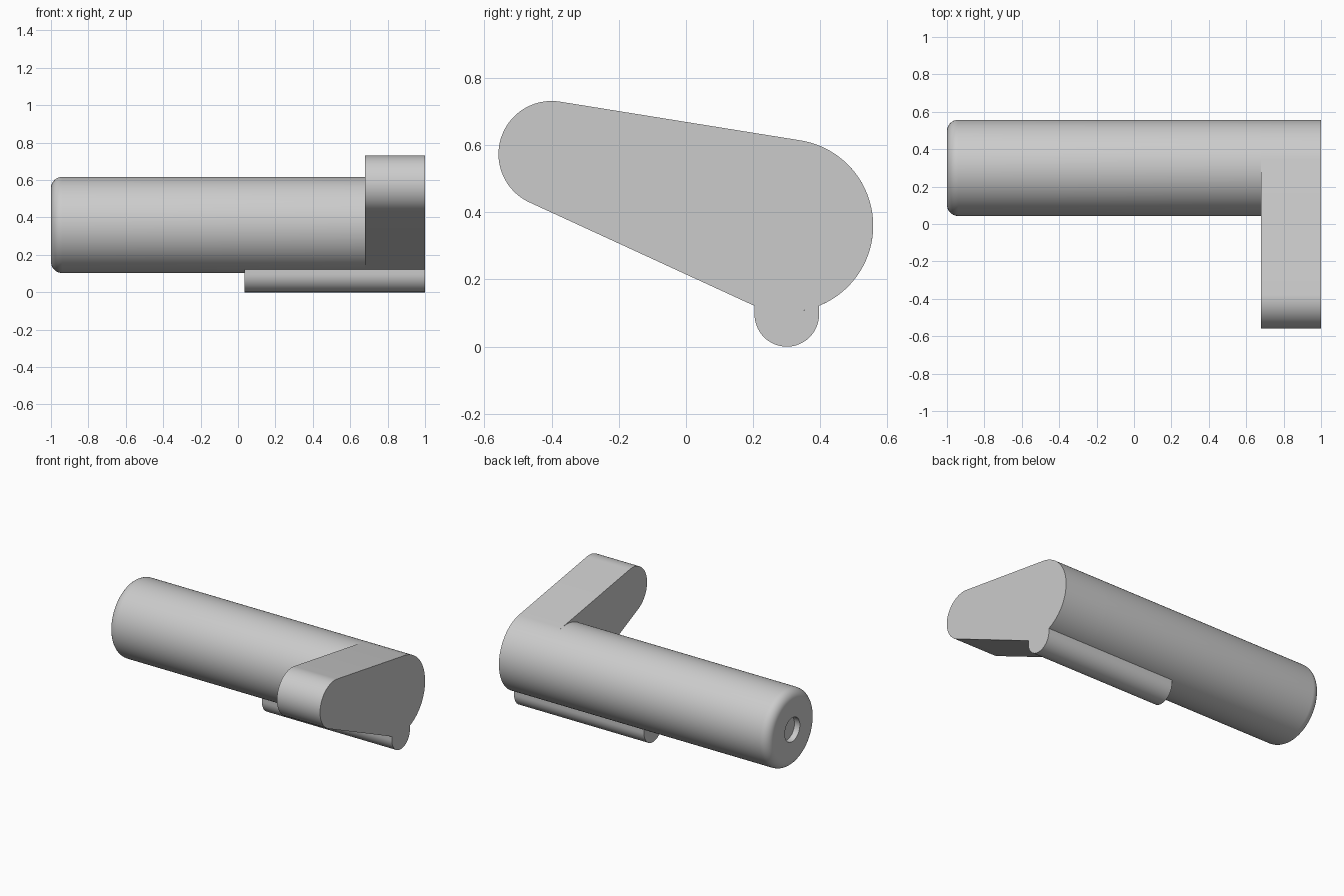
import bpy, bmesh
from math import pi, sin, cos, asin, atan2, acos, hypot
from mathutils import Vector, Matrix

cube = bpy.data.objects.get("Cube")
if cube:
    bpy.data.objects.remove(cube, do_unlink=True)

grey = bpy.data.materials.new("light_grey")
grey.use_nodes = True
colour = (0.6, 0.6, 0.6, 1)
grey.diffuse_color = colour
grey.node_tree.nodes["Principled BSDF"].inputs["Base Color"].default_value = colour

AXIS_Y, AXIS_Z, RADIUS = 0.30, 0.36, 0.257


def arc(cy, cz, r, start, end, steps):
    """Points on an arc, angles in radians."""
    return [(cy + r * cos(start + (end - start) * i / steps),
             cz + r * sin(start + (end - start) * i / steps)) for i in range(steps + 1)]


def finish(name, bm):
    bmesh.ops.remove_doubles(bm, verts=bm.verts, dist=1e-5)
    bmesh.ops.recalc_face_normals(bm, faces=bm.faces)
    mesh = bpy.data.meshes.new(name)
    bm.to_mesh(mesh)
    bm.free()
    mesh.materials.append(grey)
    obj = bpy.data.objects.new(name, mesh)
    bpy.context.collection.objects.link(obj)
    bpy.ops.object.select_all(action='DESELECT')
    obj.select_set(True)
    bpy.context.view_layer.objects.active = obj
    bpy.ops.object.shade_smooth_by_angle(angle=pi / 6)
    return obj


def extrude_x(name, outline, x0, x1):
    """Extrude a y-z outline along x."""
    bm = bmesh.new()
    face = bm.faces.new([bm.verts.new((x0, y, z)) for y, z in outline])
    out = bmesh.ops.extrude_face_region(bm, geom=[face], use_keep_orig=True)
    moved = [v for v in out["geom"] if isinstance(v, bmesh.types.BMVert)]
    bmesh.ops.translate(bm, verts=moved, vec=(x1 - x0, 0, 0))
    return finish(name, bm)


# Barrel: turned profile with a rounded end and a shallow socket, closed inside the lever
fillet = 0.06
profile = [(0.9, 0), (0.9, RADIUS)]
profile += arc(-1 + fillet, RADIUS - fillet, fillet, pi / 2, pi, 8)
profile += [(-1, 0.08), (-0.96, 0.08), (-0.96, 0)]
bm = bmesh.new()
verts = [bm.verts.new((x, AXIS_Y, AXIS_Z + r)) for x, r in profile]
edges = [bm.edges.new(pair) for pair in zip(verts, verts[1:])]
bmesh.ops.spin(bm, geom=verts + edges, cent=(0, AXIS_Y, AXIS_Z), axis=(1, 0, 0),
               angle=2 * pi, steps=96, use_merge=True)
finish("barrel", bm)

# Lever: two circles joined by their outer tangents
tip_y, tip_z, tip_r = -0.40, 0.573, 0.158
dy, dz = tip_y - AXIS_Y, tip_z - AXIS_Z
toward = atan2(dz, dy)
spread = acos((RADIUS - tip_r) / hypot(dy, dz))
outline = arc(tip_y, tip_z, tip_r, toward - spread, toward + spread, 40)
outline += arc(AXIS_Y, AXIS_Z, RADIUS, toward + spread, toward - spread + 2 * pi, 56)
extrude_x("lever", outline, 0.68, 1.0)

# Rail: rounded underside, top following the barrel
rail_r = 0.096
half = asin(rail_r / RADIUS)
outline = arc(AXIS_Y, rail_r, rail_r, pi, 2 * pi, 32)
outline += arc(AXIS_Y, AXIS_Z, RADIUS, -pi / 2 + half, -pi / 2 - half, 12)
extrude_x("rail", outline, 0.035, 1.0)
